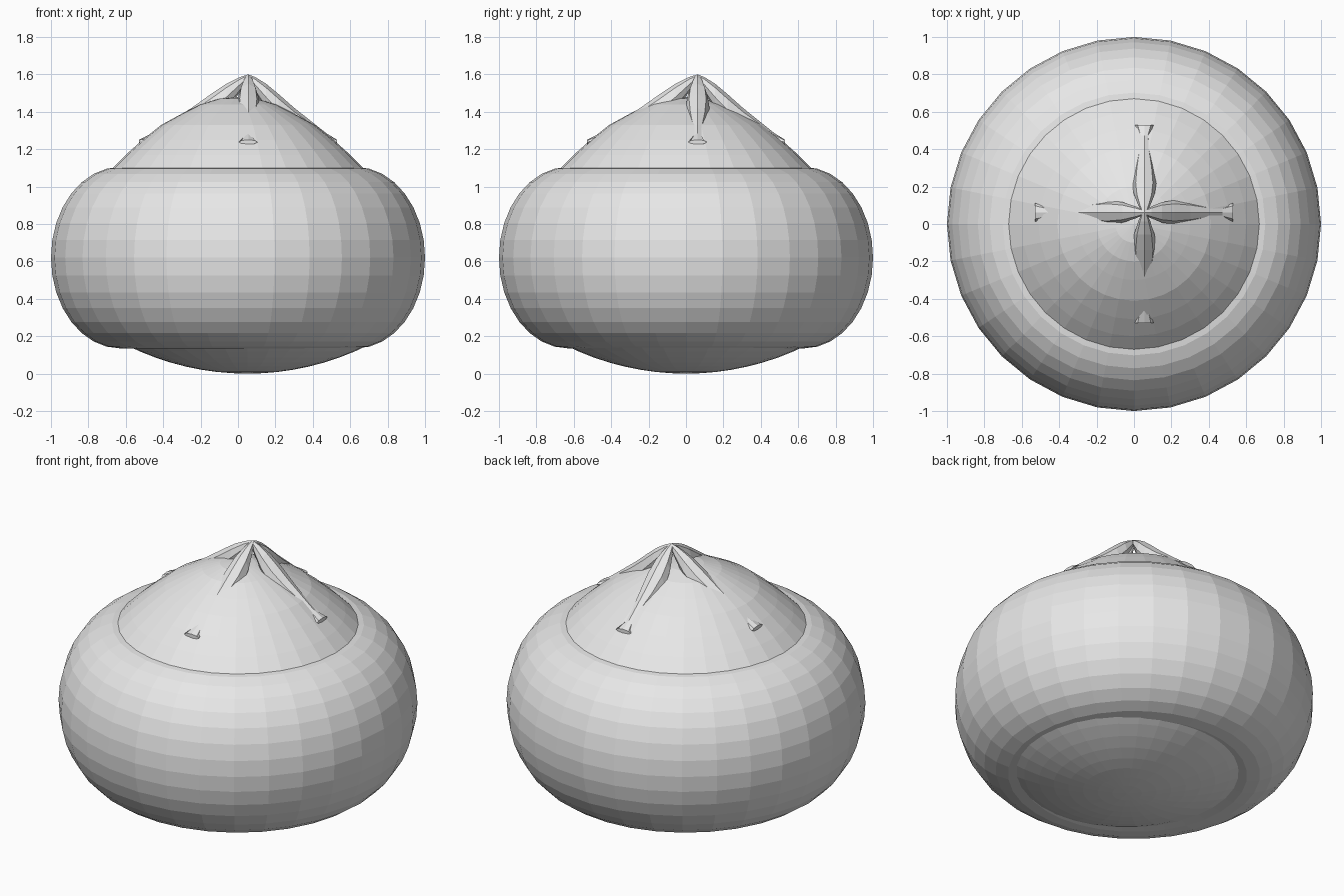
import bpy, bmesh
from math import sin, cos, pi, sqrt
from mathutils import Vector

cube = bpy.data.objects.get("Cube")
if cube:
    bpy.data.objects.remove(cube, do_unlink=True)

dough = bpy.data.materials.new("pale_grey_dough")
dough.use_nodes = True
colour = (0.8, 0.8, 0.8, 1)
dough.diffuse_color = colour
dough.node_tree.nodes["Principled BSDF"].inputs["Base Color"].default_value = colour

SIDES = 32


def finish(name, bm):
    bmesh.ops.remove_doubles(bm, verts=bm.verts, dist=0.0005)
    bmesh.ops.recalc_face_normals(bm, faces=bm.faces)
    mesh = bpy.data.meshes.new(name)
    bm.to_mesh(mesh)
    bm.free()
    mesh.materials.append(dough)
    obj = bpy.data.objects.new(name, mesh)
    bpy.context.collection.objects.link(obj)
    return obj


def loft(name, rings, closed=False, caps=False):
    """Skin a list of equal-length point rings."""
    bm = bmesh.new()
    loops = [[bm.verts.new(p) for p in ring] for ring in rings]
    pairs = list(zip(loops, loops[1:]))
    if closed:
        pairs.append((loops[-1], loops[0]))
    for a, b in pairs:
        n = len(a)
        for i in range(n):
            j = (i + 1) % n
            bm.faces.new((a[i], a[j], b[j], b[i]))
    if caps:
        bm.faces.new(loops[0])
        bm.faces.new(loops[-1])
    return finish(name, bm)


def lathe(name, profile, centre_x=0.0, closed=False):
    turn = [2 * pi * i / SIDES for i in range(SIDES)]
    rings = [[(centre_x + r * cos(a), r * sin(a), z) for a in turn] for r, z in profile]
    return loft(name, rings, closed)


# Plump ring-shaped body
angles = [2 * pi * i / SIDES for i in range(SIDES)]
lathe("body", [(0.63 + 0.37 * cos(a), 0.62 + 0.485 * sin(a)) for a in angles], closed=True)

# Domed top emerging from the body
lathe("domed_top", [(0, 1.48), (0.1, 1.47), (0.2, 1.44), (0.3, 1.39), (0.41, 1.33),
                    (0.51, 1.25), (0.6, 1.17), (0.68, 1.09), (0.74, 1.0)])

# Shallow bowl under the body, slightly off centre, its rim just breaking through
R = 1.45
radii = [0.82 * i / 10 for i in range(11)]
bowl = [(r, R - sqrt(R * R - r * r)) for r in radii]
lathe("bottom_bowl", bowl + [(0, bowl[-1][1])], centre_x=0.05)

# Four pinched pleats meeting in a peak: (fraction of length, ridge height, half width)
PEAK = Vector((0.055, 0.062, 0))
TIP = 0.53
stations = [(0, 1.6, 0.012), (0.08, 1.585, 0.032), (0.2, 1.55, 0.055), (0.34, 1.495, 0.065),
            (0.52, 1.42, 0.055), (0.72, 1.345, 0.035), (0.88, 1.285, 0.028), (1, 1.25, 0.05)]
for name, d in (("right_pleat", (-1, 0)), ("left_pleat", (1, 0)),
                ("front_pleat", (0, -1)), ("back_pleat", (0, 1))):
    out = Vector((d[0], d[1], 0))
    side = Vector((-d[1], d[0], 0))
    length = TIP - PEAK.dot(out)
    rings = []
    for t, top, w in stations:
        h = 0.012 if t == 1 else w * 1.3
        centre = PEAK + out * (length * t) + Vector((0, 0, top - h))
        rings.append([centre + side * (w * cos(k * pi / 4)) + Vector((0, 0, h * sin(k * pi / 4)))
                      for k in range(8)])
    loft(name, rings, caps=True)
